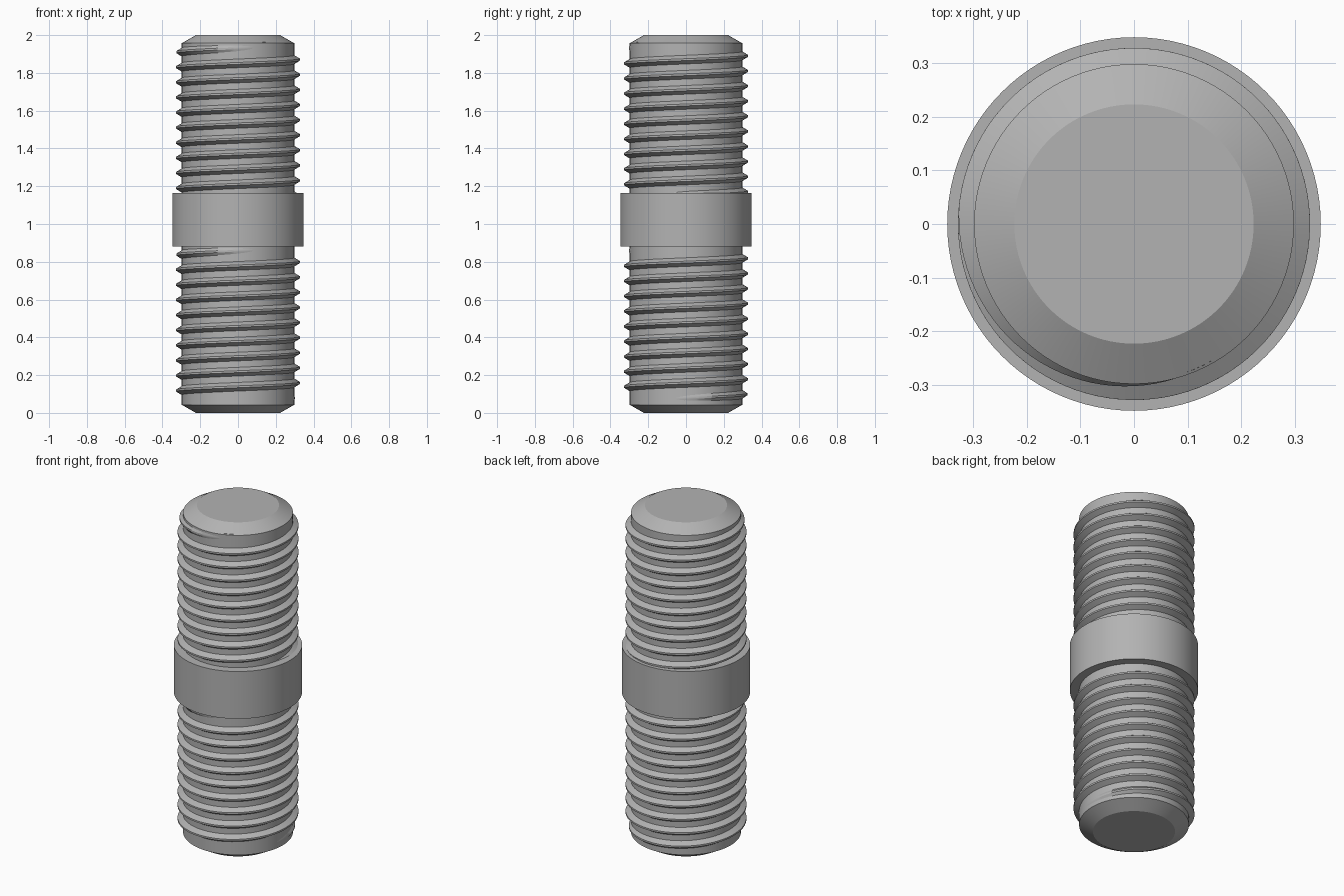
import bpy, bmesh, math

cube = bpy.data.objects.get("Cube")
if cube:
    bpy.data.objects.remove(cube, do_unlink=True)

SIDES = 96
CORE = 0.298
CREST = 0.328
PITCH = 0.08

steel = bpy.data.materials.new("grey_steel")
steel.use_nodes = True
grey = (0.45, 0.45, 0.45, 1)
steel.diffuse_color = grey
steel.node_tree.nodes["Principled BSDF"].inputs["Base Color"].default_value = grey


def finish(name, bm):
    bmesh.ops.recalc_face_normals(bm, faces=bm.faces)
    mesh = bpy.data.meshes.new(name)
    bm.to_mesh(mesh)
    bm.free()
    obj = bpy.data.objects.new(name, mesh)
    bpy.context.collection.objects.link(obj)
    mesh.materials.append(steel)
    bpy.ops.object.select_all(action="DESELECT")
    obj.select_set(True)
    bpy.context.view_layer.objects.active = obj
    bpy.ops.object.shade_smooth_by_angle(angle=math.radians(25))
    return obj


def lathe(name, profile):
    """Turn a list of (radius, height) into a closed round solid."""
    bm = bmesh.new()
    rings = []
    for r, z in profile:
        rings.append([bm.verts.new((r * math.cos(a), r * math.sin(a), z))
                      for a in (math.tau * i / SIDES for i in range(SIDES))])
    for low, high in zip(rings, rings[1:]):
        for i in range(SIDES):
            j = (i + 1) % SIDES
            bm.faces.new((low[i], low[j], high[j], high[i]))
    bm.faces.new(rings[0])
    bm.faces.new(rings[-1])
    return finish(name, bm)


def thread(name, top, end_angle, turns, fade_in, fade_out):
    """Sweep a ridge down a right-handed helix, fading at its ends (in turns)."""
    bm = bmesh.new()
    steps = round(turns * SIDES)
    sections = []
    for i in range(steps + 1):
        back = turns * i / steps
        angle = end_angle - math.tau * back
        z = top - PITCH * back
        rise = min(1, back / fade_in, (turns - back) / fade_out)
        crest = CORE - 0.004 + (CREST - CORE + 0.004) * rise
        ridge = ((CORE - 0.005, -0.026), (crest, -0.005),
                 (crest, 0.005), (CORE - 0.005, 0.026))
        sections.append([bm.verts.new((r * math.cos(angle), r * math.sin(angle), z + dz))
                         for r, dz in ridge])
    for a, b in zip(sections, sections[1:]):
        for k in range(4):
            m = (k + 1) % 4
            bm.faces.new((a[k], a[m], b[m], b[k]))
    bm.faces.new(sections[0])
    bm.faces.new(sections[-1])
    return finish(name, bm)


# Plain shaft with chamfered ends, and the collar around its middle
lathe("shaft", [(0.223, 0), (CORE, 0.043), (CORE, 1.957), (0.223, 2)])
lathe("collar", [(0.348, 0.882), (0.348, 1.165)])

# Threads on either side of the collar
thread("upper_thread", 1.937, math.radians(-60), 9.9, 0.35, 0.1)
thread("lower_thread", 0.865, math.radians(-60), 9.9, 0.35, 0.35)
